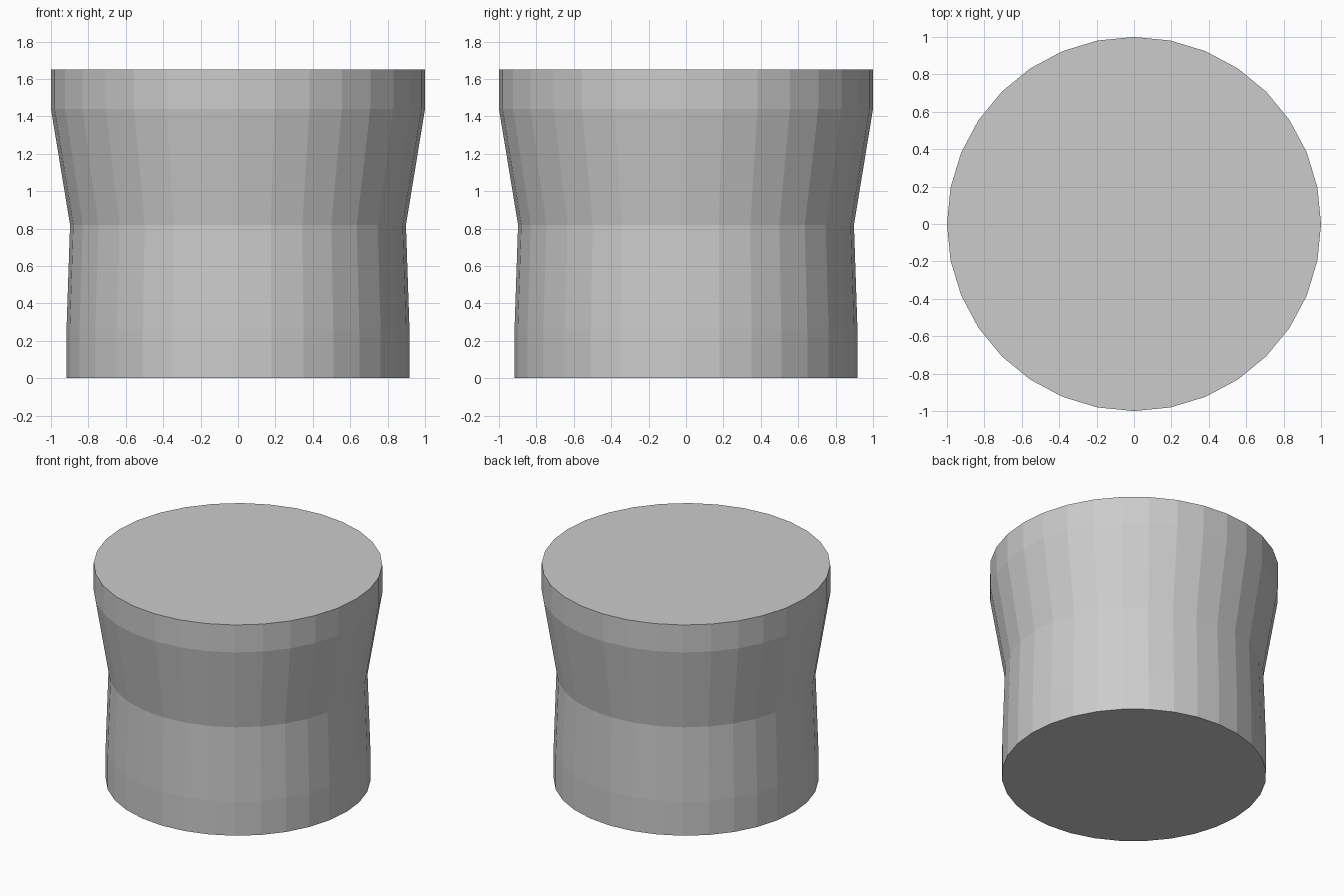
import bpy, bmesh
from math import cos, sin, tau

if "Cube" in bpy.data.objects:
    bpy.data.objects.remove(bpy.data.objects["Cube"])

SIDES = 32
# Profile from base to rim: (radius, height)
PROFILE = [(0.917, 0.0), (0.917, 0.26), (0.898, 0.82), (1.0, 1.44), (1.0, 1.65)]

bm = bmesh.new()
# One ring of vertices per profile point
rings = [[bm.verts.new((r * cos(tau * i / SIDES), r * sin(tau * i / SIDES), z))
          for i in range(SIDES)] for r, z in PROFILE]

# Side walls
for low, high in zip(rings, rings[1:]):
    for i in range(SIDES):
        j = (i + 1) % SIDES
        bm.faces.new((low[i], low[j], high[j], high[i]))

# Flat base and top
bm.faces.new(rings[0][::-1])
bm.faces.new(rings[-1])

mesh = bpy.data.meshes.new("waisted_drum")
bm.to_mesh(mesh)
bm.free()
bpy.context.collection.objects.link(bpy.data.objects.new("waisted_drum", mesh))
